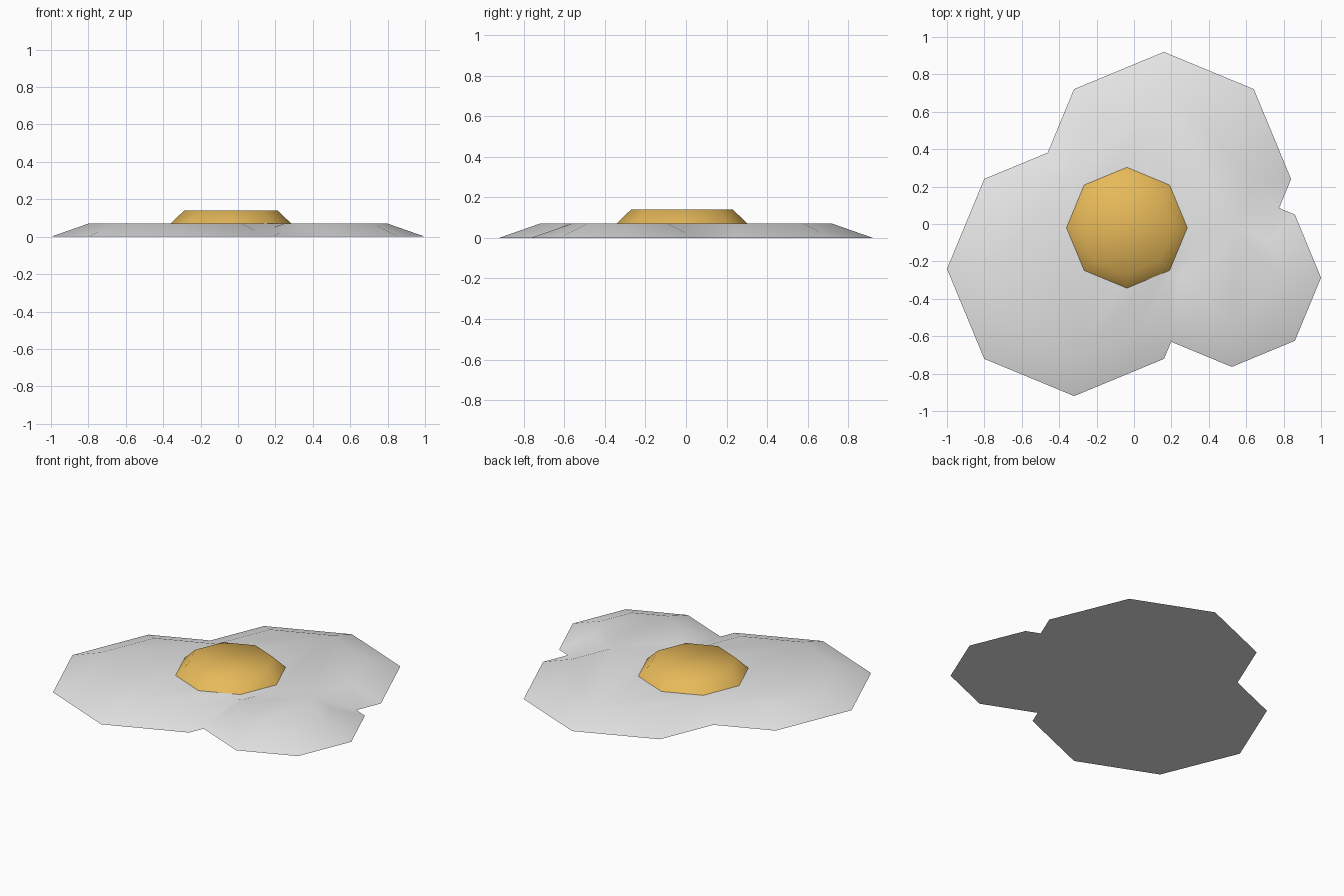
import bpy, bmesh, math

if "Cube" in bpy.data.objects:
    bpy.data.objects.remove(bpy.data.objects["Cube"])


def material(name, rgb):
    m = bpy.data.materials.new(name)
    m.diffuse_color = (*rgb, 1)
    m.use_nodes = True
    m.node_tree.nodes["Principled BSDF"].inputs["Base Color"].default_value = m.diffuse_color
    return m


def octagon_slab(name, x, y, z, r_base, r_top, height, mat):
    """Eight-sided tapered slab standing on z."""
    bm = bmesh.new()
    rings = []
    for r, h in ((r_base, z), (r_top, z + height)):
        rings.append([bm.verts.new((x + r * math.cos(i * math.pi / 4),
                                    y + r * math.sin(i * math.pi / 4), h))
                      for i in range(8)])
    low, high = rings
    bm.faces.new(low[::-1])
    bm.faces.new(high)
    for i in range(8):
        j = (i + 1) % 8
        bm.faces.new((low[i], low[j], high[j], high[i]))
    mesh = bpy.data.meshes.new(name)
    bm.to_mesh(mesh)
    bm.free()
    mesh.materials.append(mat)
    ob = bpy.data.objects.new(name, mesh)
    bpy.context.collection.objects.link(ob)
    return ob


def smooth(ob):
    for p in ob.data.polygons:
        p.use_smooth = True
    ob.data.set_sharp_from_angle(angle=math.radians(60))


white = material("egg white", (0.8, 0.8, 0.8))
yellow = material("yolk yellow", (0.85, 0.52, 0.107))

# Egg white: three overlapping lobes merged into one body
T = 0.07
lobes = [octagon_slab("egg_white", x, y, 0, r, r - 0.2, T, white)
         for x, y, r in ((-0.32, -0.24, 0.68),
                         (0.16, 0.24, 0.68),
                         (0.523, -0.287, 0.477))]
body = lobes[0]
for lobe in lobes[1:]:
    mod = body.modifiers.new("merge", 'BOOLEAN')
    mod.operation = 'UNION'
    mod.solver = 'EXACT'
    mod.object = lobe
bpy.context.view_layer.update()
merged = bpy.data.meshes.new_from_object(
    body.evaluated_get(bpy.context.evaluated_depsgraph_get()))
body.modifiers.clear()
body.data = merged
for lobe in lobes[1:]:
    bpy.data.objects.remove(lobe)
smooth(body)

# Yolk resting on the white
yolk = octagon_slab("yolk", -0.038, -0.02, T, 0.323, 0.25, 0.07, yellow)
smooth(yolk)
